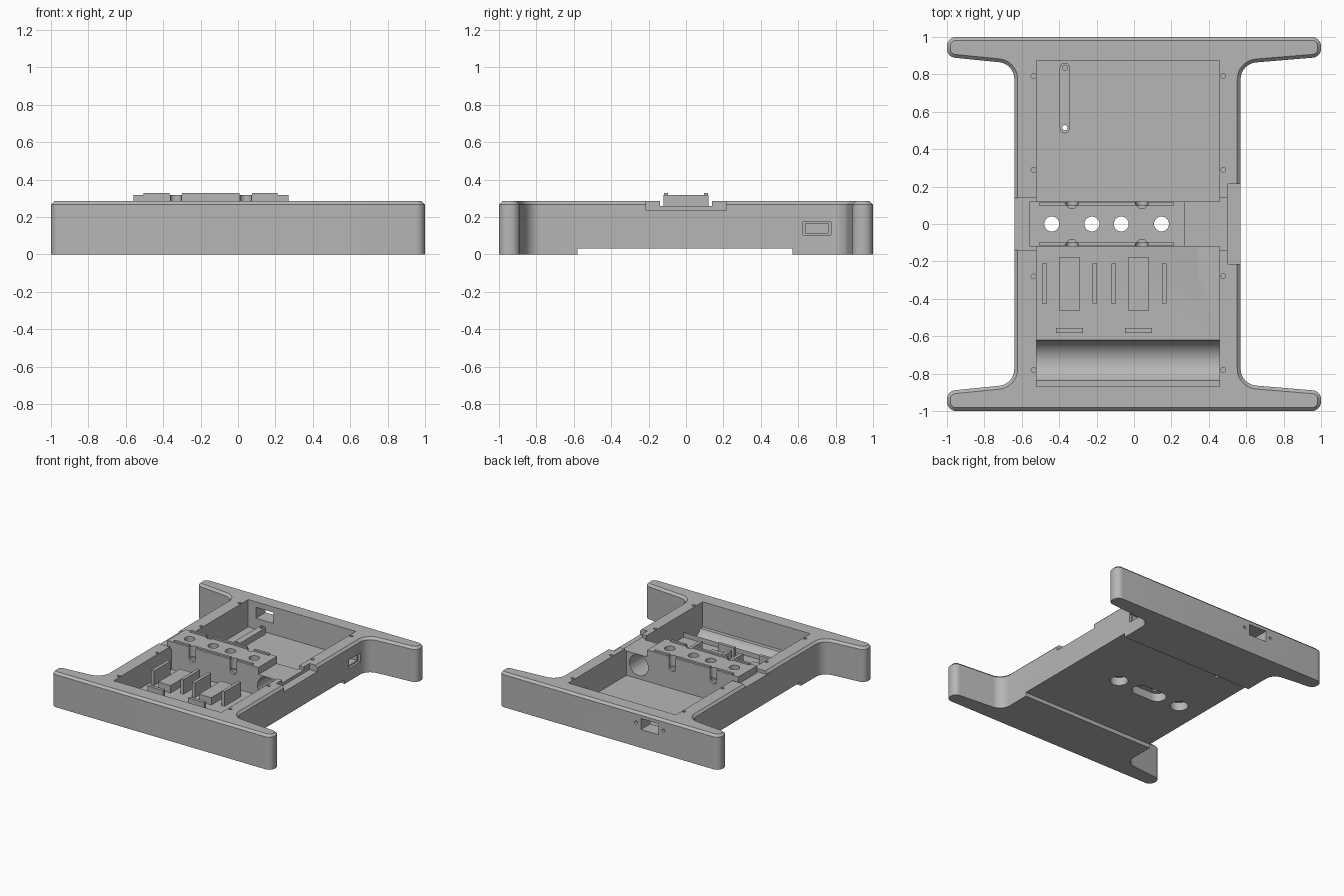
import bpy, bmesh, math
from mathutils import Vector, Matrix

if "Cube" in bpy.data.objects:
    bpy.data.objects.remove(bpy.data.objects["Cube"])

grey = bpy.data.materials.new("plain grey")
grey.use_nodes = True
COLOUR = (0.47, 0.47, 0.47, 1)
grey.diffuse_color = COLOUR
grey.node_tree.nodes["Principled BSDF"].inputs["Base Color"].default_value = COLOUR


def finish(bm, name):
    bmesh.ops.recalc_face_normals(bm, faces=bm.faces)
    mesh = bpy.data.meshes.new(name)
    bm.to_mesh(mesh)
    bm.free()
    obj = bpy.data.objects.new(name, mesh)
    mesh.materials.append(grey)
    bpy.context.collection.objects.link(obj)
    return obj


def box(name, x0, x1, y0, y1, z0, z1):
    bm = bmesh.new()
    bmesh.ops.create_cube(bm, size=1)
    for v in bm.verts:
        v.co = Vector(((x0 + x1) / 2 + v.co.x * (x1 - x0),
                       (y0 + y1) / 2 + v.co.y * (y1 - y0),
                       (z0 + z1) / 2 + v.co.z * (z1 - z0)))
    return finish(bm, name)


def cylinder(name, centre, r, length, axis="Z", sides=32):
    bm = bmesh.new()
    turn = {"X": Matrix.Rotation(math.pi / 2, 4, "Y"),
            "Y": Matrix.Rotation(math.pi / 2, 4, "X"), "Z": Matrix()}[axis]
    bmesh.ops.create_cone(bm, cap_ends=True, segments=sides, radius1=r, radius2=r,
                          depth=length, matrix=Matrix.Translation(centre) @ turn)
    return finish(bm, name)


def rounded(corners, steps=8):
    """Outline with every (x, y, radius) corner replaced by an arc."""
    pts = []
    for i, (x, y, r) in enumerate(corners):
        p = Vector((x, y))
        a = (Vector(corners[i - 1][:2]) - p).normalized()
        b = (Vector(corners[(i + 1) % len(corners)][:2]) - p).normalized()
        half = a.angle(b) / 2
        centre = p + (a + b).normalized() * (r / math.sin(half))
        s = p + a * (r / math.tan(half)) - centre
        e = p + b * (r / math.tan(half)) - centre
        for k in range(steps + 1):
            t = k / steps
            w = math.pi - 2 * half
            d = (s * math.sin((1 - t) * w) + e * math.sin(t * w)) / math.sin(w)
            pts.append(centre + d)
    return pts


def prism(name, pts, z0, z1, chamfer=0):
    bm = bmesh.new()
    face = bm.faces.new([bm.verts.new((p.x, p.y, z0)) for p in pts])
    top = bmesh.ops.extrude_face_region(bm, geom=[face])["geom"]
    bmesh.ops.translate(bm, vec=(0, 0, z1 - z0),
                        verts=[g for g in top if isinstance(g, bmesh.types.BMVert)])
    if chamfer:
        rim = [e for e in bm.edges if all(v.co.z > z1 - 0.001 for v in e.verts)]
        bmesh.ops.bevel(bm, geom=rim, offset=chamfer, segments=1, affect="EDGES")
    return finish(bm, name)


def stadium(name, x0, x1, y0, y1, z0, z1):
    r = min(x1 - x0, y1 - y0) / 2 - 0.0005
    return prism(name, rounded([(x0, y0, r), (x1, y0, r), (x1, y1, r), (x0, y1, r)]), z0, z1)


def boolean(target, tool, operation="DIFFERENCE"):
    mod = target.modifiers.new("cut", "BOOLEAN")
    mod.object, mod.operation, mod.solver = tool, operation, "EXACT"
    bpy.context.view_layer.objects.active = target
    bpy.ops.object.modifier_apply(modifier=mod.name)


def cut(target, *tools):
    for tool in tools:
        boolean(target, tool)
        bpy.data.objects.remove(tool)


# H-shaped frame with a chamfered upper rim
LEFT, RIGHT, TOP = -0.64, 0.57, 0.285
back = [(RIGHT, 0.857, 0.09), (1, 0.893, 0.048), (1, 1, 0.05),
        (-1, 1, 0.05), (-1, 0.893, 0.048), (LEFT, 0.857, 0.09)]
front = [(x, -y, r) for x, y, r in reversed(back)]
frame = prism("frame", rounded(back + front), 0, TOP, 0.018)

# Pockets, underside relief and side notches
X0, X1 = -0.52, 0.457
cut(frame,
    box("underside", -2, 2, -0.58, 0.57, -1, 0.032),
    box("back_pocket", X0, X1, 0.12, 0.875, 0.06, 1),
    box("front_pocket", X0, X1, -0.62, -0.12, 0.09, 1),
    box("cradle_ledge", X0, X1, -0.87, -0.6199, 0.13, 1),
    box("cradle_step", X0, X1, -0.87, -0.8, 0.08, 1),
    cylinder("cradle", ((X0 + X1) / 2, -0.735, 0.131), 0.115, X1 - X0, "X", 64),
    box("cross_notch", -2, 2, -0.14, 0.14, 0.26, 1),
    box("right_notch", 0.5, 2, -0.215, 0.215, 0.235, 1),
    cylinder("cable_hole", (0.345, 0, 0.172), 0.085, 0.5, "Y", 48))

# Raised centre block with drilled holes and finger notches
block = box("centre_block", -0.56, 0.27, -0.12, 0.12, 0.2, 0.318)
boolean(frame, block, "UNION")
bpy.data.objects.remove(block)
for x in (-0.44, -0.225, -0.068, 0.147):
    cut(frame, cylinder("bore", (x, 0, 0.2), 0.04, 1))
for x in (-0.44, 0.147):
    cut(frame, cylinder("counterbore", (x, 0, 0), 0.068, 0.2))
cut(frame, stadium("counter_slot", -0.294, 0.001, -0.068, 0.068, -0.1, 0.1))
for x in (-0.332, 0.042):
    for y in (-0.113, 0.113):
        cut(frame, cylinder("finger_notch", (x, y, 0.4), 0.031, 0.34, "Z", 24),
            cylinder("finger_notch_end", (x, y * 1.15, 0.232), 0.031, 0.06, "Y", 24))

# Screw holes in the rails
for x in (-0.537, 0.477):
    for y in (-0.78, -0.28, 0.29, 0.79):
        cut(frame, cylinder("screw_hole", (x, y, TOP), 0.013, 0.2, "Z", 16))

# Side port and back port
cut(frame,
    box("side_port_recess", 0.55, 0.7, 0.625, 0.775, 0.103, 0.175),
    box("side_port", 0.4, 0.7, 0.638, 0.762, 0.114, 0.166),
    box("back_port", -0.45, -0.29, 0.8, 1.2, 0.15, 0.24))
for x in (-0.495, -0.245):
    cut(frame, cylinder("port_screw", (x, 1, 0.195), 0.013, 0.1, "Y", 16))

# Floor bar in the back pocket
bar = stadium("floor_bar", -0.397, -0.343, 0.485, 0.862, 0.05, 0.11)
for target in (bar, frame):
    cut(target, cylinder("bar_hole", (-0.37, 0.515, 0.1), 0.014, 0.5, "Z", 16))
cut(bar, cylinder("bar_hole", (-0.37, 0.835, 0.11), 0.014, 0.06, "Z", 16))

# Lips along the centre block
for side, y in (("front", -0.107), ("back", 0.107)):
    for i, (a, b) in enumerate(((-0.505, -0.365), (-0.3, 0.008), (0.075, 0.21))):
        box(f"{side}_lip_{i + 1}", a, b, y - 0.01, y + 0.01, 0.31, 0.33)

# Ribs, pads and stops in the front pocket
for i, x in enumerate((-0.478, -0.21, -0.108, 0.162)):
    box(f"rib_{i + 1}", x - 0.013, x + 0.013, -0.425, -0.212, 0.08, 0.21)
for i, x in enumerate((-0.345, 0.025)):
    box(f"pad_{i + 1}", x - 0.056, x + 0.056, -0.462, -0.18, 0.08, 0.15)
    box(f"stop_{i + 1}", x - 0.072, x + 0.072, -0.582, -0.556, 0.08, 0.16)

# Smooth the rounded surfaces, keep the edges sharp
for obj in (frame, bar):
    bpy.ops.object.select_all(action="DESELECT")
    obj.select_set(True)
    bpy.context.view_layer.objects.active = obj
    bpy.ops.object.shade_smooth_by_angle(angle=math.radians(30))
